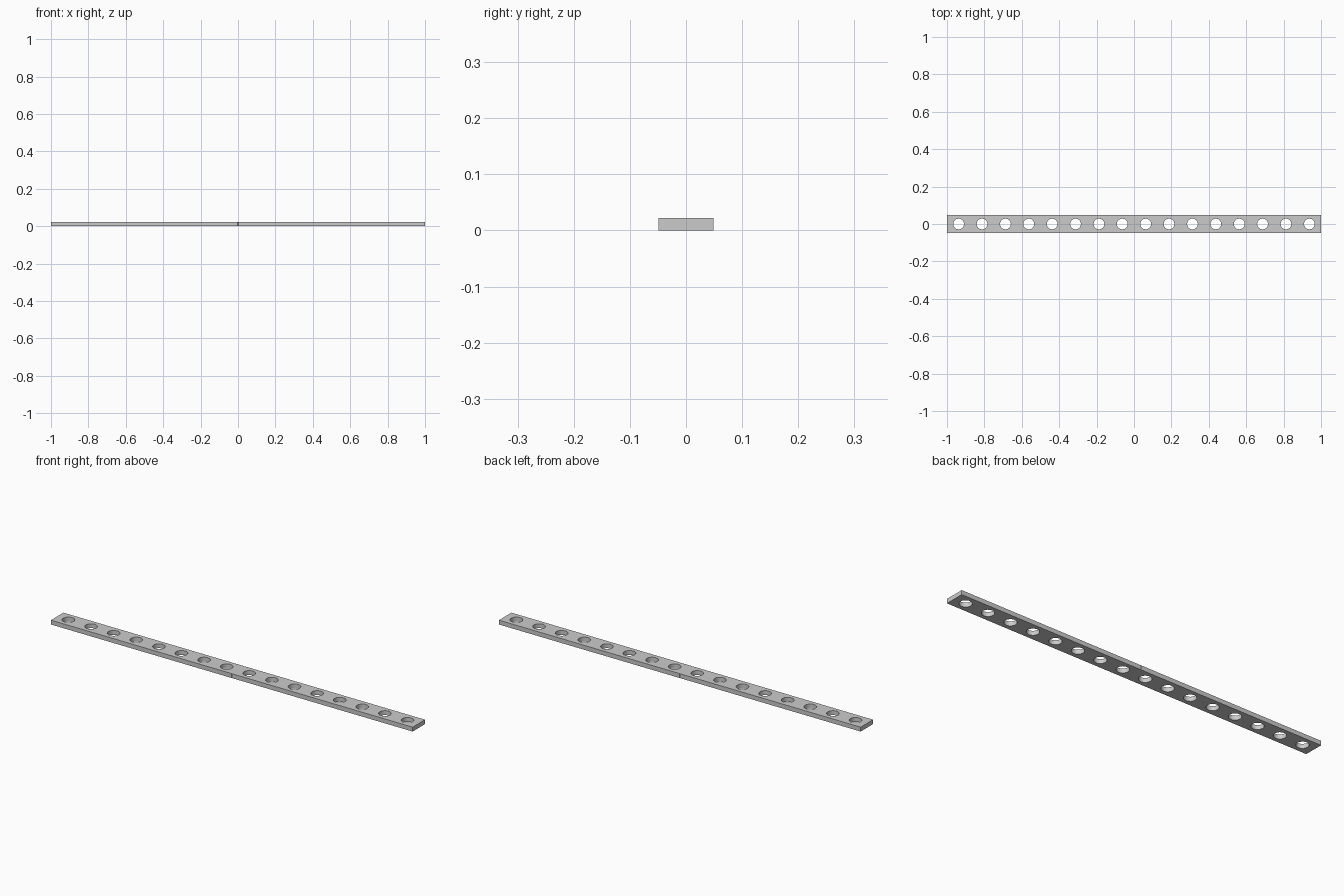
import bpy, bmesh, math

if "Cube" in bpy.data.objects:
    bpy.data.objects.remove(bpy.data.objects["Cube"])

HALF_WIDTH, HEIGHT = 0.049, 0.022
HOLES, PITCH, RADIUS, SIDES = 16, 0.125, 0.029, 16


def add_loop(curve, points):
    spline = curve.splines.new('POLY')
    spline.points.add(len(points) - 1)
    for p, (x, y) in zip(spline.points, points):
        p.co = (x, y, 0, 1)
    spline.use_cyclic_u = True


# Flat bar outline, with a fine index notch halfway along each long edge
curve = bpy.data.curves.new("perforated_bar", 'CURVE')
curve.dimensions = '2D'
curve.fill_mode = 'BOTH'
curve.extrude = HEIGHT / 2
w, n = HALF_WIDTH, 0.002
half = [(-1, -w), (-n, -w), (0, -w + n), (n, -w), (1, -w)]
add_loop(curve, half + [(-x, -y) for x, y in half])

# Evenly spaced through holes
for i in range(HOLES):
    cx = (i - (HOLES - 1) / 2) * PITCH
    angles = [2 * math.pi * k / SIDES for k in range(SIDES)]
    add_loop(curve, [(cx + RADIUS * math.cos(a), RADIUS * math.sin(a)) for a in angles])

bar = bpy.data.objects.new("perforated_bar", curve)
bar.location.z = HEIGHT / 2
bpy.context.collection.objects.link(bar)
bpy.context.view_layer.objects.active = bar
bar.select_set(True)
bpy.ops.object.convert(target='MESH')

# Weld caps to walls into one clean solid
bar = bpy.context.object
bm = bmesh.new()
bm.from_mesh(bar.data)
bmesh.ops.remove_doubles(bm, verts=bm.verts, dist=1e-5)
bmesh.ops.recalc_face_normals(bm, faces=bm.faces)
bm.to_mesh(bar.data)
bm.free()
bpy.ops.object.shade_smooth_by_angle(angle=math.radians(30))
